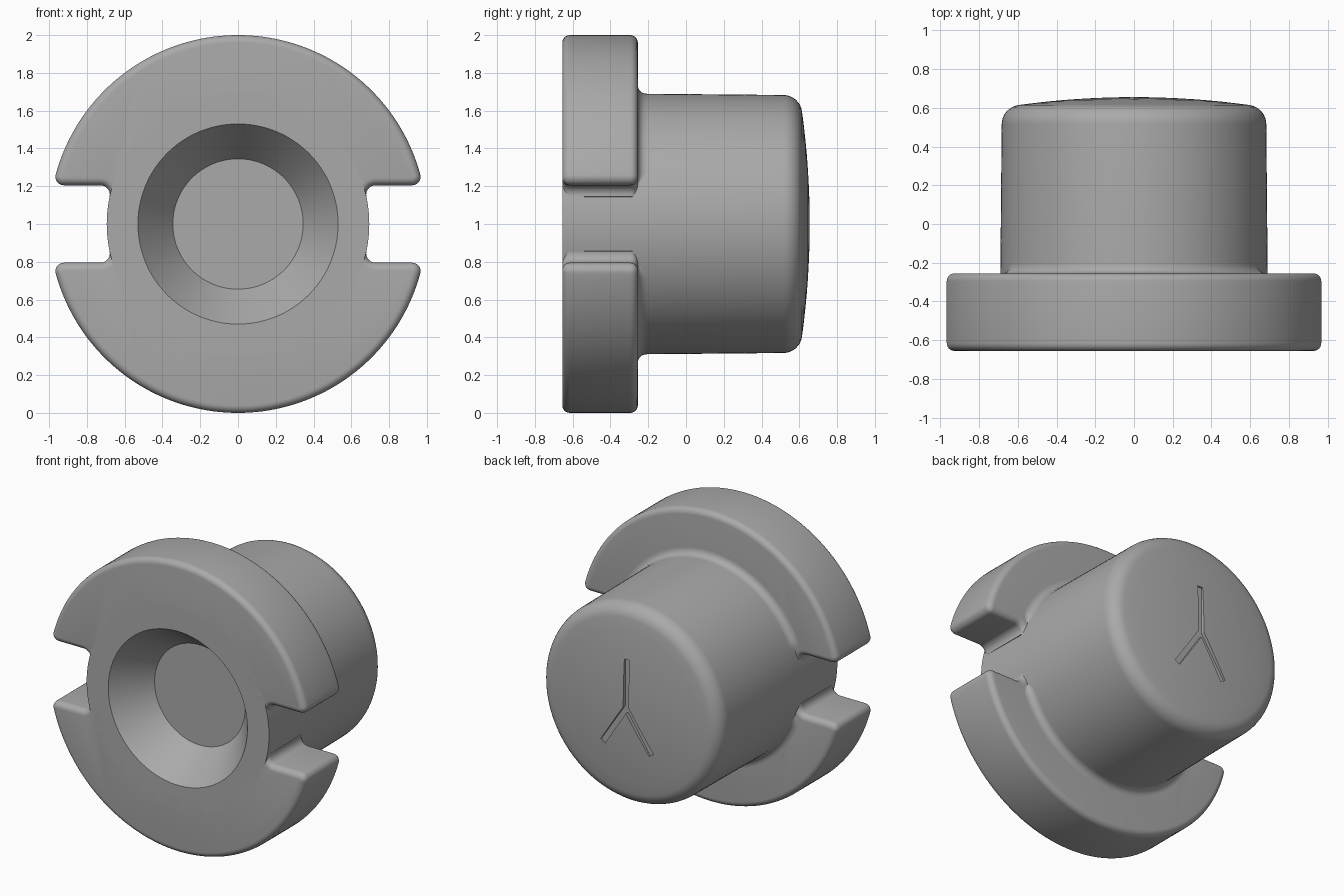
import bpy, bmesh
from math import sin, cos, pi, sqrt, asin, atan2, radians
from mathutils import Vector

cube = bpy.data.objects.get("Cube")
if cube:
    bpy.data.objects.remove(cube, do_unlink=True)

FRONT, STEP, BACK = -0.655, -0.255, 0.655   # depths along y
RIM, BODY, SLOT = 1.0, 0.695, 0.205         # rim radius, body radius, half slot height
ROUND, TIP, FILLET = 0.04, 0.045, 0.05      # edge rounding, tip rounding, slot corner fillet
CENTRE = Vector((0, 0, 1))

grey = bpy.data.materials.new("plain_grey")
grey.use_nodes = True
grey.diffuse_color = (0.4, 0.4, 0.4, 1)
grey.node_tree.nodes["Principled BSDF"].inputs["Base Color"].default_value = (0.4, 0.4, 0.4, 1)


def make_object(name, bm):
    bmesh.ops.recalc_face_normals(bm, faces=bm.faces)
    mesh = bpy.data.meshes.new(name)
    bm.to_mesh(mesh)
    bm.free()
    mesh.materials.append(grey)
    obj = bpy.data.objects.new(name, mesh)
    bpy.context.collection.objects.link(obj)
    return obj


def smooth(obj):
    bpy.ops.object.select_all(action="DESELECT")
    obj.select_set(True)
    bpy.context.view_layer.objects.active = obj
    bpy.ops.object.shade_smooth_by_angle(angle=radians(30))


def loft(rings, closed=True, caps=True):
    """Skin a list of equal-length rings of points."""
    bm = bmesh.new()
    loops = [[bm.verts.new(p) for p in ring] for ring in rings]
    n = len(loops[0])
    for a, b in zip(loops, loops[1:]):
        for i in range(n if closed else n - 1):
            j = (i + 1) % n
            bm.faces.new((a[i], a[j], b[j], b[i]))
    if caps:
        bm.faces.new(loops[0])
        bm.faces.new(loops[-1])
    return bm


def arc(cx, cz, r, start, end, steps):
    angles = [start + (end - start) * i / steps for i in range(steps + 1)]
    return [(cx + r * cos(a), cz + r * sin(a)) for a in angles]


def place(points, y, side=1):
    return [CENTRE + Vector((x, y, z * side)) for x, z in points]


# Body: conical recess, tapered barrel, rounded shoulder and shallow dome
profile = [(0.345, FRONT + 0.24), (0.53, FRONT), (BODY, FRONT), (0.69, STEP)]
profile += arc(0.583, 0.515, 0.1, 0, radians(82), 8)
edge_r, edge_y = profile[-1]
for i in range(1, 8):
    t = 1 - i / 8
    profile.append((edge_r * t, BACK - (BACK - edge_y) * t * t))
profile.append((0.02, BACK))
circle = arc(0, 0, 1, 0, 2 * pi, 128)[:-1]
body = make_object("body", loft([place([(x * r, z * r) for x, z in circle], y) for r, y in profile]))

# Three-armed groove cut into the dome
tips = [Vector((0, 0.33)), Vector((-0.185, -0.28)), Vector((0.185, -0.28))]
half = 0.02
outline = []
for k, tip in enumerate(tips):
    d = tip.normalized()
    side = Vector((-d.y, d.x)) * half
    outline += [tip - side, tip + side]
    e = tips[(k + 1) % 3].normalized()
    outline.append((d + e) * half / abs(d.x * e.y - d.y * e.x))
cutter = make_object("groove_cutter", loft([place(outline, y) for y in (0.63, 0.75)]))
cutter.hide_render = True
cut = body.modifiers.new("groove", "BOOLEAN")
cut.operation, cut.solver, cut.object = "DIFFERENCE", "EXACT", cutter
bpy.context.view_layer.objects.active = body
bpy.ops.object.modifier_apply(modifier=cut.name)
bpy.data.objects.remove(cutter, do_unlink=True)
smooth(body)


def flange_outline(d):
    """Outline of the upper flange half, shrunk by d."""
    tz = SLOT + TIP
    tx = sqrt((RIM - TIP) ** 2 - tz ** 2)
    fz = SLOT - FILLET
    fx = sqrt((BODY + FILLET) ** 2 - fz ** 2)
    a, b = atan2(tz, tx), atan2(fz, fx)
    right = arc(fx, fz, FILLET + d, pi + b, pi / 2, 8)
    right += arc(tx, tz, TIP - d, -pi / 2, a, 8)
    top = arc(0, 0, RIM - d, a, pi - a, 80)[1:-1]
    left = [(-x, z) for x, z in reversed(right)]
    return right + top + left + arc(0, 0, 0.6, pi - b, b, 40)


# Flange halves with rounded edges, and the fillets joining them to the body
quarter = [i * pi / 12 for i in range(7)]
levels = [(FRONT + ROUND * (1 - sin(a)), ROUND * (1 - cos(a))) for a in reversed(quarter)]
levels += [(STEP - ROUND * (1 - sin(a)), ROUND * (1 - cos(a))) for a in quarter]
start = asin((SLOT + 0.02) / BODY)
for label, side in (("upper", 1), ("lower", -1)):
    rings = [place(flange_outline(d), y, side) for y, d in levels]
    smooth(make_object(label + "_flange", loft(rings)))
    rings = []
    for i in range(65):
        angle = start + (pi - 2 * start) * i / 64
        size = 0.045 * min(1, (min(i, 64 - i) + 0.5) / 2)
        section = [(0.69 + size * (1 - sin(a)), STEP + size * (1 - cos(a))) for a in quarter]
        rings.append([CENTRE + Vector((r * cos(angle), y, side * r * sin(angle))) for r, y in section])
    fillet = loft(rings, closed=False, caps=False)
    fillet_obj = make_object(label + "_fillet", fillet)
    # Turn the open strip outward
    if fillet_obj.data.polygons[200].normal.y < 0:
        fillet_obj.data.flip_normals()
    smooth(fillet_obj)
